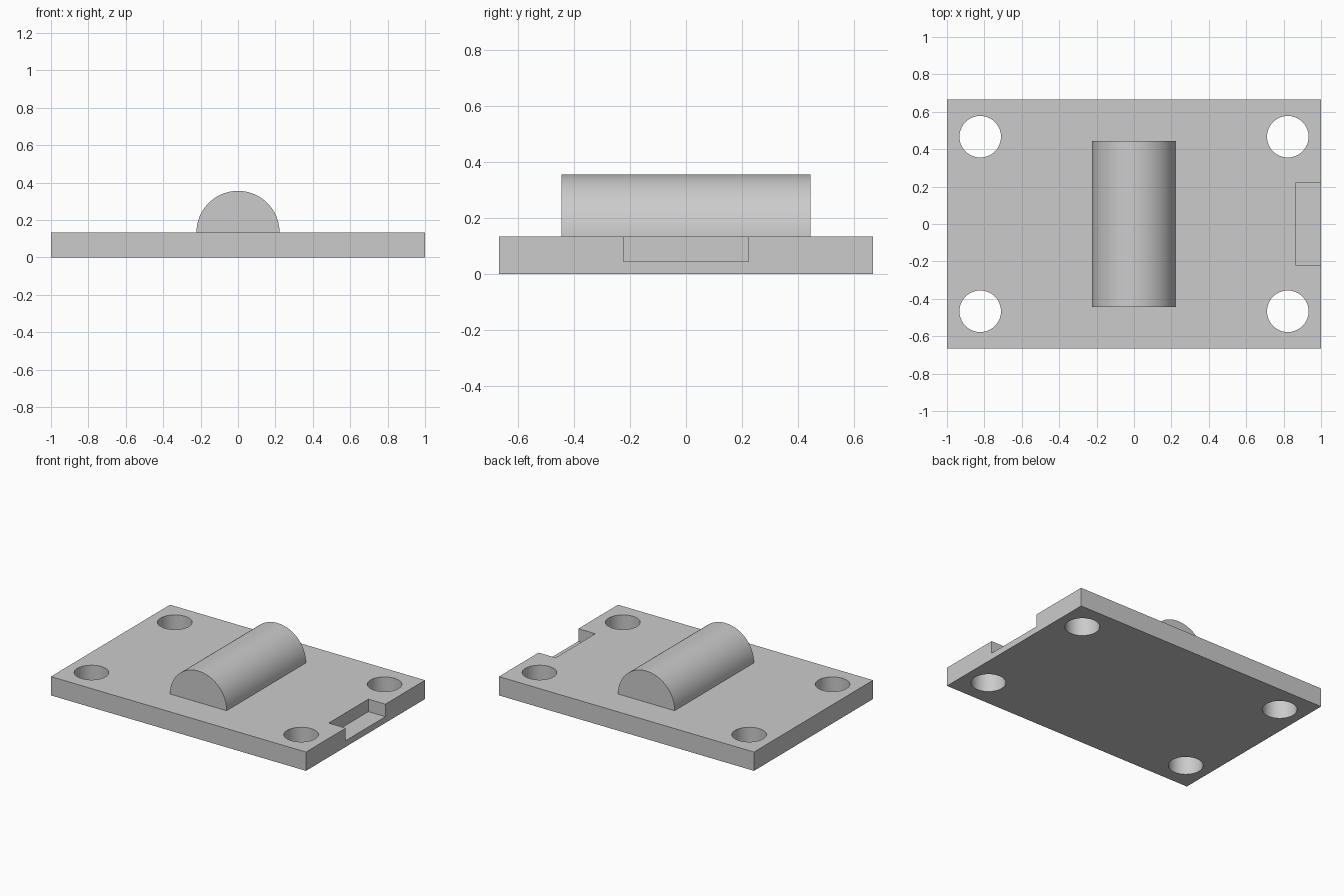
import bpy, bmesh
from math import pi, cos, sin, radians

if "Cube" in bpy.data.objects:
    bpy.data.objects.remove(bpy.data.objects["Cube"], do_unlink=True)

U = 1 / 45                      # one design unit
LENGTH, WIDTH, THICK = 90 * U, 60 * U, 6 * U

grey = bpy.data.materials.new("light_grey")
grey.use_nodes = True
grey.diffuse_color = (0.6, 0.6, 0.6, 1)
grey.node_tree.nodes["Principled BSDF"].inputs["Base Color"].default_value = (0.6, 0.6, 0.6, 1)


def box(name, size, centre):
    bpy.ops.mesh.primitive_cube_add(size=1, location=centre)
    ob = bpy.context.object
    ob.name = name
    ob.scale = size
    bpy.ops.object.transform_apply(location=True, rotation=False, scale=True)
    ob.data.materials.append(grey)
    return ob


def cut(target, cutter):
    cutter.hide_render = True
    mod = target.modifiers.new("cut", 'BOOLEAN')
    mod.operation = 'DIFFERENCE'
    mod.solver = 'EXACT'
    mod.object = cutter
    bpy.ops.object.select_all(action='DESELECT')
    bpy.context.view_layer.objects.active = target
    target.select_set(True)
    bpy.ops.object.modifier_apply(modifier=mod.name)
    bpy.data.objects.remove(cutter, do_unlink=True)


def smooth(ob):
    bpy.ops.object.select_all(action='DESELECT')
    bpy.context.view_layer.objects.active = ob
    ob.select_set(True)
    bpy.ops.object.shade_smooth_by_angle(angle=radians(30))


# Base plate with four corner holes
plate = box("base_plate", (LENGTH, WIDTH, THICK), (0, 0, THICK / 2))
for sx in (-1, 1):
    for sy in (-1, 1):
        bpy.ops.mesh.primitive_cylinder_add(
            vertices=64, radius=5 * U, depth=THICK * 3,
            location=(sx * 37 * U, sy * 21 * U, THICK / 2))
        hole = bpy.context.object
        hole.data.materials.append(grey)
        cut(plate, hole)

# Shallow notch open to the left edge and the top
cut(plate, box("notch_cutter", (12 * U, 20 * U, 8 * U), (LENGTH / 2, 0, 6 * U)))
smooth(plate)

# Half-round ridge: a semicircle extruded from front to back
RADIUS, RIDGE, STEPS = 10 * U, 40 * U, 48
bm = bmesh.new()
arc = [bm.verts.new((RADIUS * cos(pi * i / STEPS), -RIDGE / 2,
                     THICK + RADIUS * sin(pi * i / STEPS))) for i in range(STEPS + 1)]
face = bm.faces.new(arc)
moved = bmesh.ops.extrude_face_region(bm, geom=[face], use_keep_orig=True)["geom"]
bmesh.ops.translate(bm, vec=(0, RIDGE, 0),
                    verts=[v for v in moved if isinstance(v, bmesh.types.BMVert)])
bmesh.ops.recalc_face_normals(bm, faces=bm.faces)
mesh = bpy.data.meshes.new("half_round_ridge")
bm.to_mesh(mesh)
bm.free()
mesh.materials.append(grey)
ridge = bpy.data.objects.new("half_round_ridge", mesh)
bpy.context.collection.objects.link(ridge)
smooth(ridge)
